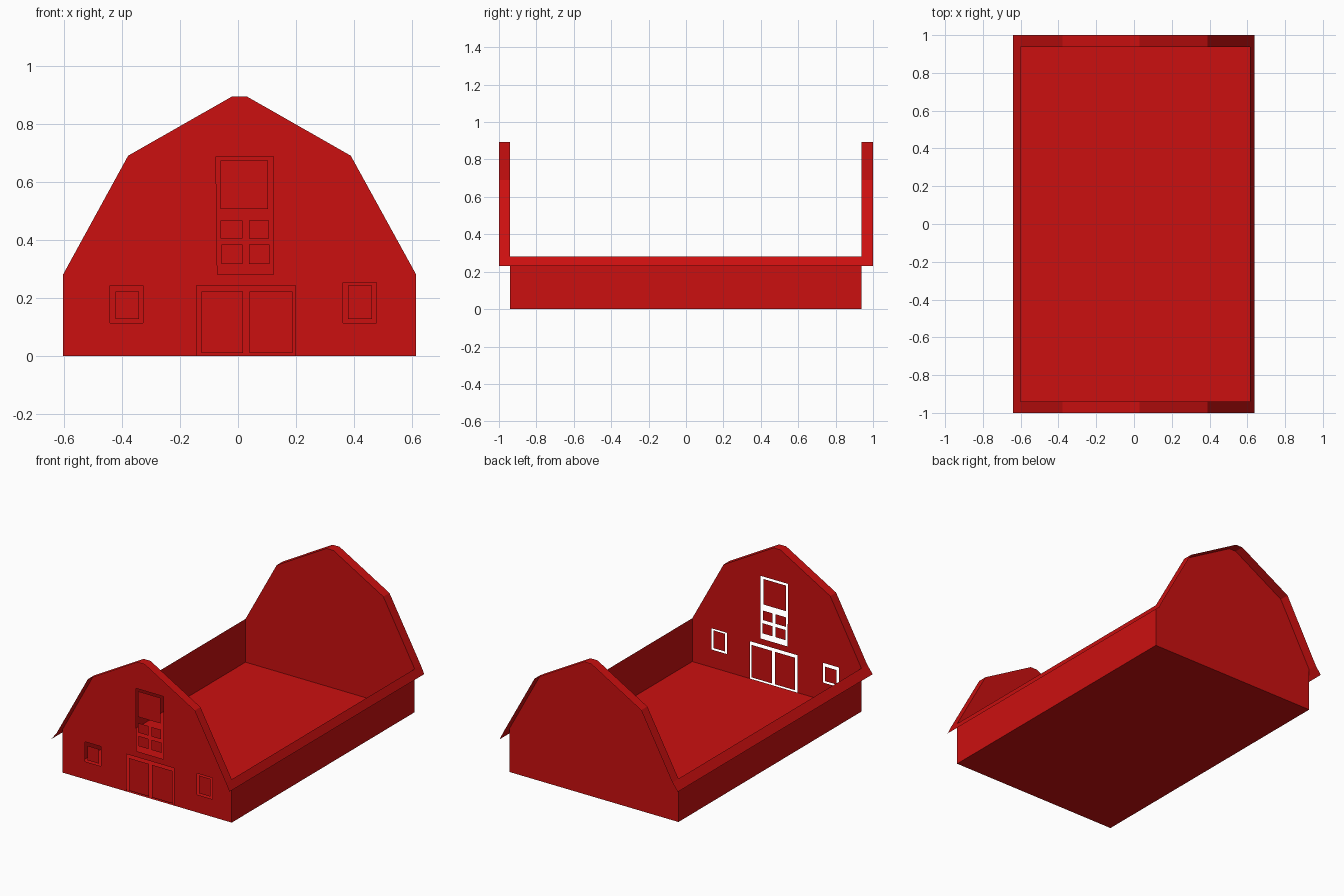
import bpy, bmesh

if "Cube" in bpy.data.objects:
    bpy.data.objects.remove(bpy.data.objects["Cube"])

red = bpy.data.materials.new("barn_red")
red.diffuse_color = (0.6, 0.005, 0.005, 1)
red.use_nodes = True
red.node_tree.nodes["Principled BSDF"].inputs["Base Color"].default_value = red.diffuse_color

XL, XR, YF, YB, EAVE = -0.602, 0.613, -0.94, 0.937, 0.281
# roof line from left wall top over the ridge to right wall top (x, z)
ROOF = [(XL, EAVE), (-0.378, 0.69), (-0.02, 0.894), (0.03, 0.894), (0.388, 0.69), (XR, EAVE)]
EAVE_L, EAVE_R = (-0.641, 0.23), (0.638, 0.23)


def finish(name, bm):
    me = bpy.data.meshes.new(name)
    bm.to_mesh(me)
    bm.free()
    me.materials.append(red)
    ob = bpy.data.objects.new(name, me)
    bpy.context.collection.objects.link(ob)
    return ob


def strip(name, line, y0, y1):
    """Sheet made by sweeping an (x, z) line along y."""
    bm = bmesh.new()
    a = [bm.verts.new((x, y0, z)) for x, z in line]
    b = [bm.verts.new((x, y1, z)) for x, z in line]
    for i in range(len(line) - 1):
        bm.faces.new((a[i], a[i + 1], b[i + 1], b[i]))
    return finish(name, bm)


def wall(name, loops, y, facing):
    """Flat upright sheet; the first loop is the outline, the rest are holes."""
    bm = bmesh.new()
    for loop in loops:
        vs = [bm.verts.new((x, y, z)) for x, z in loop]
        for i, v in enumerate(vs):
            bm.edges.new((v, vs[i - 1]))
    bmesh.ops.triangle_fill(bm, use_beauty=True, use_dissolve=False,
                            edges=bm.edges[:], normal=(0, facing, 0))
    bm.normal_update()
    flip = [f for f in bm.faces if f.normal.y * facing < 0]
    bmesh.ops.reverse_faces(bm, faces=flip)
    return finish(name, bm)


def rect(x0, x1, z0, z1):
    return [(x0, z0), (x1, z0), (x1, z1), (x0, z1)]


# floor and low side walls
strip("floor", [(XR, 0), (XL, 0)], YF, YB)
strip("left_wall", [(XL, 0), (XL, EAVE)], YF, YB)
strip("right_wall", [(XR, EAVE), (XR, 0)], YF, YB)

# back gable, plain
wall("back_gable", [[(XL, 0)] + ROOF + [(XR, 0)]], YB, 1)

# front gable with a doorway notch and open frames
doorway = [(0.198, 0), (0.198, 0.243), (-0.143, 0.243), (-0.143, 0)]
loft_opening = [(-0.071, 0.281), (0.122, 0.281), (0.122, 0.688), (-0.076, 0.688)]
wall("front_gable", [[(XL, 0)] + ROOF + [(XR, 0)] + doorway,
                     rect(-0.44, -0.326, 0.115, 0.243),
                     rect(0.362, 0.476, 0.115, 0.253),
                     loft_opening], YF, -1)

# panels standing inside the openings
panels = {
    "left_window": (-0.422, -0.34, 0.128, 0.222),
    "right_window": (0.378, 0.461, 0.128, 0.243),
    "left_door": (-0.126, 0.018, 0.011, 0.222),
    "right_door": (0.04, 0.188, 0.011, 0.222),
    "loft_door": (-0.061, 0.103, 0.507, 0.673),
    "upper_left_pane": (-0.06, 0.015, 0.405, 0.467),
    "upper_right_pane": (0.037, 0.106, 0.405, 0.467),
    "lower_left_pane": (-0.057, 0.015, 0.318, 0.384),
    "lower_right_pane": (0.038, 0.108, 0.318, 0.384),
}
for name, box in panels.items():
    wall(name, [rect(*box)], YF, -1)

# roof overhang beyond both gables, and eaves along the sides
for name, y0, y1 in (("front_roof_edge", -1, YF), ("back_roof_edge", YB, 1)):
    strip(name, [EAVE_L] + ROOF + [EAVE_R], y0, y1)
strip("left_eave", [EAVE_L, ROOF[0]], YF, YB)
strip("right_eave", [ROOF[-1], EAVE_R], YF, YB)
